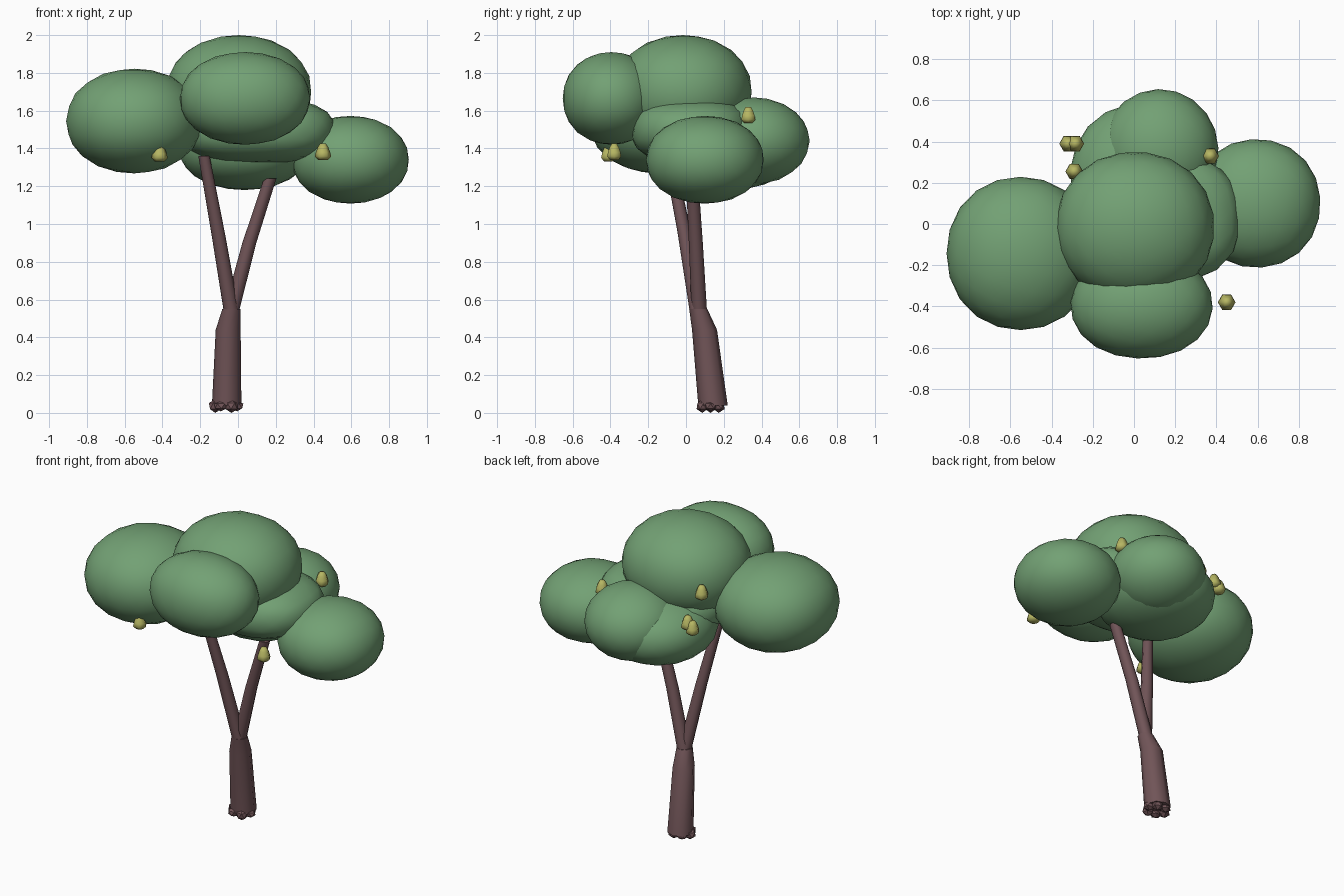
import bpy, bmesh, math
from mathutils import Vector, Matrix

if "Cube" in bpy.data.objects:
    bpy.data.objects.remove(bpy.data.objects["Cube"])


def material(name, rgb):
    m = bpy.data.materials.new(name)
    m.diffuse_color = (*rgb, 1)
    m.use_nodes = True
    m.node_tree.nodes["Principled BSDF"].inputs["Base Color"].default_value = m.diffuse_color
    return m


LEAF = material("leaf green", (0.17, 0.355, 0.175))
BARK = material("bark brown", (0.165, 0.09, 0.097))
FRUIT = material("fruit yellow", (0.47, 0.47, 0.125))


def finish(name, bm, mat, angle):
    bmesh.ops.recalc_face_normals(bm, faces=bm.faces)
    mesh = bpy.data.meshes.new(name)
    bm.to_mesh(mesh)
    bm.free()
    mesh.materials.append(mat)
    ob = bpy.data.objects.new(name, mesh)
    bpy.context.collection.objects.link(ob)
    bpy.ops.object.select_all(action='DESELECT')
    ob.select_set(True)
    bpy.context.view_layer.objects.active = ob
    bpy.ops.object.shade_smooth_by_angle(angle=math.radians(angle))
    return ob


def blob(name, centre, radii, mat, subdiv, angle, turn=0.0, power=2.0):
    """Ellipsoid; a power above 2 makes it slightly boxier."""
    bm = bmesh.new()
    bmesh.ops.create_icosphere(bm, subdivisions=subdiv, radius=1,
                               matrix=Matrix.Rotation(turn, 4, 'Z'))
    for v in bm.verts:
        norm = sum(abs(a) ** power for a in v.co) ** (1 / power)
        v.co = Vector(centre) + Vector(a / norm * r for a, r in zip(v.co, radii))
    return finish(name, bm, mat, angle)


def tube(name, rings, sides, mat, angle):
    """Loft of horizontal rings given as (x, y, z, radius)."""
    bm = bmesh.new()
    loops = []
    for x, y, z, r in rings:
        loops.append([bm.verts.new((x + r * math.cos(math.tau * i / sides),
                                    y + r * math.sin(math.tau * i / sides), z))
                      for i in range(sides)])
    for a, b in zip(loops, loops[1:]):
        for i in range(sides):
            j = (i + 1) % sides
            bm.faces.new((a[i], a[j], b[j], b[i]))
    bm.faces.new(loops[0][::-1])
    bm.faces.new(loops[-1])
    return finish(name, bm, mat, angle)


# Leaf canopy: overlapping flattened spheres (centre, radii, boxiness)
canopy = {
    "left_foliage": ((-0.55, -0.143, 1.545), (0.36, 0.372, 0.277), 2.1),
    "right_foliage": ((0.595, 0.10, 1.34), (0.31, 0.312, 0.232), 2.1),
    "top_foliage": ((0.005, -0.015, 1.70), (0.385, 0.365, 0.30), 2.1),
    "front_foliage": ((0.037, -0.395, 1.665), (0.345, 0.258, 0.245), 2.1),
    "back_foliage": ((0.125, 0.36, 1.44), (0.285, 0.295, 0.23), 2.0),
    "middle_foliage": ((0.105, 0.03, 1.495), (0.41, 0.32, 0.175), 2.5),
    "lower_foliage": ((0.035, 0.23, 1.395), (0.345, 0.355, 0.215), 2.1),
}
for k, (name, (centre, radii, power)) in enumerate(canopy.items()):
    blob(name, centre, radii, LEAF, 3, 60, 0.4 * k, power)

# Trunk and forked branches
tube("trunk", [(-0.06, 0.143, 0.04, 0.078), (-0.052, 0.098, 0.44, 0.066),
               (-0.035, 0.065, 0.55, 0.048)], 8, BARK, 60)
tube("left_branch", [(-0.035, 0.06, 0.54, 0.041), (-0.105, -0.008, 0.95, 0.036),
                     (-0.18, -0.088, 1.36, 0.03)], 8, BARK, 60)
tube("right_branch", [(-0.035, 0.07, 0.54, 0.041), (0.06, 0.052, 0.90, 0.037),
                      (0.17, 0.032, 1.24, 0.033)], 8, BARK, 60)

# Knobbly roots around the trunk base
for i in range(6):
    a = math.tau * i / 6
    blob(f"root_{i + 1}", (-0.063 + 0.058 * math.cos(a), 0.13 + 0.05 * math.sin(a), 0.036),
         (0.037, 0.034, 0.036 if i % 2 else 0.028), BARK, 1, 20, a)

# Pear-shaped fruit with six sides
fruit_spots = [(0.45, -0.38, 1.38), (-0.415, -0.412, 1.372), (0.37, 0.33, 1.575),
               (-0.29, 0.255, 1.69), (-0.285, 0.39, 1.545), (-0.32, 0.39, 1.52)]
profile = [(-0.04, 0.026), (-0.022, 0.043), (0.0, 0.038), (0.026, 0.028), (0.045, 0.016)]
for i, (x, y, z) in enumerate(fruit_spots):
    tube(f"fruit_{i + 1}", [(x, y, z + dz, r) for dz, r in profile], 6, FRUIT, 70)
